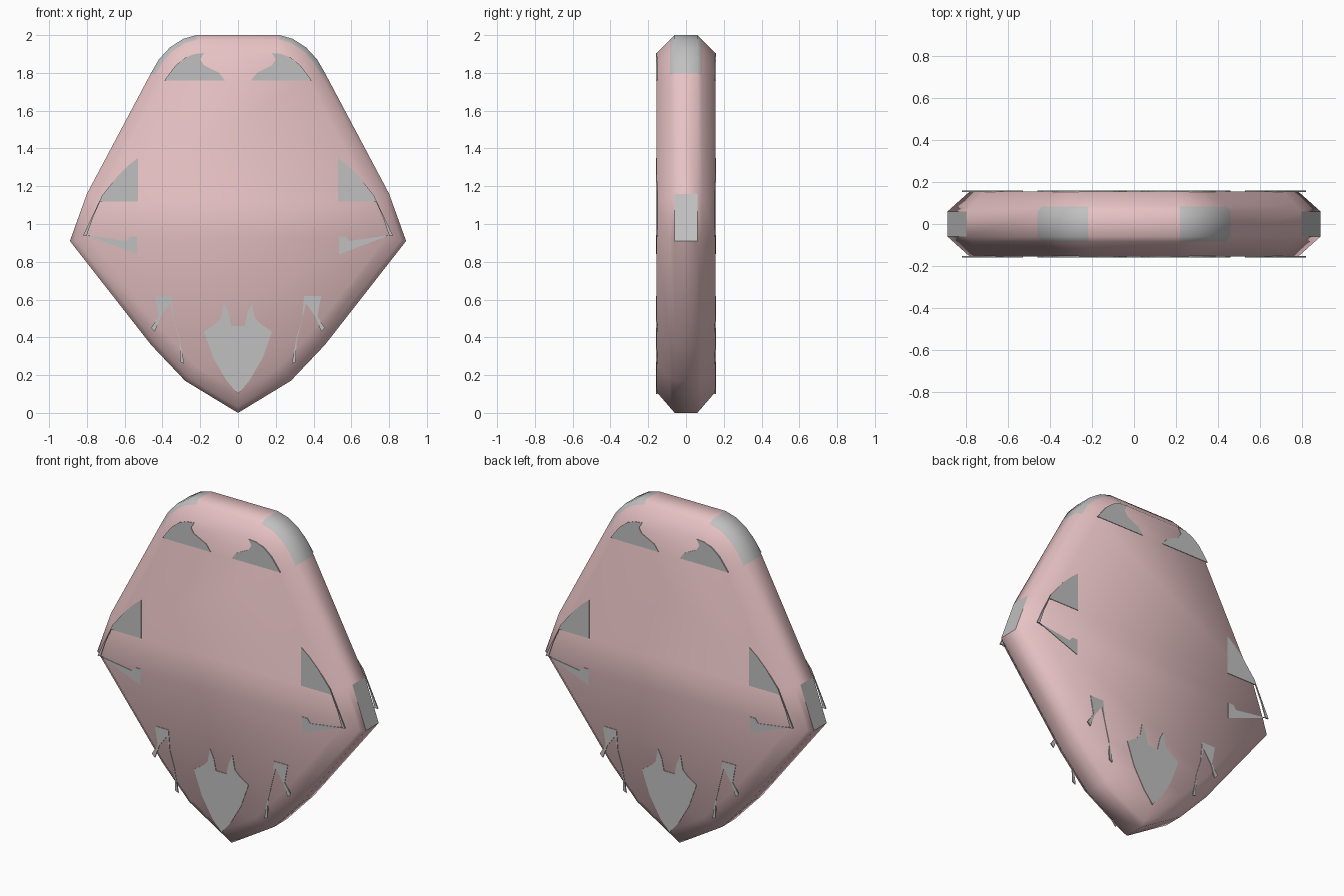
import bpy, bmesh
from mathutils import Vector

if "Cube" in bpy.data.objects:
    bpy.data.objects.remove(bpy.data.objects["Cube"])


def material(name, rgb):
    m = bpy.data.materials.new(name)
    m.diffuse_color = (*rgb, 1)
    m.use_nodes = True
    m.node_tree.nodes["Principled BSDF"].inputs["Base Color"].default_value = m.diffuse_color
    return m


PINK = material("pale pink", (0.80, 0.54, 0.55))
GREY = material("mid grey", (0.53, 0.53, 0.53))


def make_object(name, bm, mats):
    bmesh.ops.recalc_face_normals(bm, faces=bm.faces[:])
    me = bpy.data.meshes.new(name)
    bm.to_mesh(me)
    bm.free()
    for m in mats:
        me.materials.append(m)
    ob = bpy.data.objects.new(name, me)
    bpy.context.collection.objects.link(ob)
    return ob


# Right half of the outline, from the top edge down to the bottom tip
HALF = [(0.22, 2.0), (0.29, 1.98), (0.36, 1.935), (0.42, 1.87), (0.46, 1.80),
        (0.80, 1.16), (0.89, 0.91), (0.46, 0.36), (0.28, 0.17), (0, 0)]
OUT = [Vector(p) for p in HALF] + [Vector((-x, z)) for x, z in HALF[-2::-1]]
N = len(OUT)


def inset(d):
    """Mitred inward offset of the clockwise outline."""
    res = []
    for i, p in enumerate(OUT):
        a = (p - OUT[i - 1]).normalized()
        b = (OUT[(i + 1) % N] - p).normalized()
        na, nb = Vector((a.y, -a.x)), Vector((b.y, -b.x))
        m = na + nb
        res.append(p + m * (d / (1 + na.dot(nb))))
    return res


# Body: chamfered shield slab, rings running from front to back
BEVEL, RIM, DEPTH = 0.095, 0.06, 0.156
bm = bmesh.new()
rings = []
for side, t in ((-1, 1), (-1, .25), (-1, 0), (1, 0), (1, .25), (1, 1)):
    y = side * (RIM + (DEPTH - RIM) * t)
    rings.append([bm.verts.new((p.x, y, p.y)) for p in inset(BEVEL * t)])
for r in range(5):
    for i in range(N):
        j = (i + 1) % N
        f = bm.faces.new((rings[r][i], rings[r][j], rings[r + 1][j], rings[r + 1][i]))
        f.smooth = True
        mid = (OUT[i] + OUT[j]) / 2
        # grey rounded top corners, and grey rim facets at the widest points
        if 0.2 < abs(mid.x) < 0.5 and mid.y > 1.8 and r in (1, 2, 3):
            f.material_index = 1
        if abs(mid.x) > 0.8 and mid.y > 0.95 and r == 2:
            f.material_index = 1
            f.smooth = False
# Front and back faces as horizontal strips
for ring in (rings[0], rings[-1]):
    for i in range(N // 2):
        vs = [ring[i], ring[i + 1], ring[N - 2 - i], ring[N - 1 - i]]
        f = bm.faces.new(list(dict.fromkeys(vs)))
        f.smooth = True
make_object("shield_body", bm, (PINK, GREY))


# Thin grey plates lying on the front and back faces
def plates(name, outlines):
    bm = bmesh.new()
    for pts in outlines:
        for s in (-1, 1):
            lo = [bm.verts.new((x, s * 0.152, z)) for x, z in pts]
            hi = [bm.verts.new((x, s * 0.159, z)) for x, z in pts]
            bm.faces.new(lo)
            bm.faces.new(hi[::-1])
            for i in range(len(pts)):
                j = (i + 1) % len(pts)
                bm.faces.new((lo[i], hi[i], hi[j], lo[j]))
    make_object(name, bm, (GREY,))


def both(pts):
    return [pts, [(-x, z) for x, z in pts]]


plates("top_plates", both([
    (0.07, 1.76), (0.39, 1.76), (0.33, 1.84), (0.28, 1.88), (0.23, 1.90),
    (0.18, 1.905), (0.20, 1.87), (0.18, 1.84), (0.10, 1.80)]))
plates("upper_side_plates", both([
    (0.53, 1.35), (0.58, 1.31), (0.64, 1.25), (0.72, 1.15), (0.82, 0.94),
    (0.80, 0.94), (0.77, 1.03), (0.73, 1.12), (0.53, 1.12)]))
plates("lower_side_plates", both([
    (0.535, 0.935), (0.57, 0.935), (0.59, 0.91), (0.80, 0.94), (0.535, 0.84)]))
plates("lower_hook_plates", both([
    (0.35, 0.62), (0.44, 0.62), (0.42, 0.51), (0.46, 0.45), (0.44, 0.43),
    (0.41, 0.51), (0.36, 0.58), (0.31, 0.38), (0.305, 0.27), (0.285, 0.26),
    (0.31, 0.40), (0.34, 0.50)]))
tip = [(0.06, 0.17), (0.13, 0.29), (0.18, 0.43), (0.12, 0.47), (0.09, 0.50),
       (0.075, 0.58), (0.05, 0.53), (0.035, 0.46)]
plates("bottom_tip_plate", [[(0, 0.1)] + tip + [(-x, z) for x, z in tip[::-1]]])
